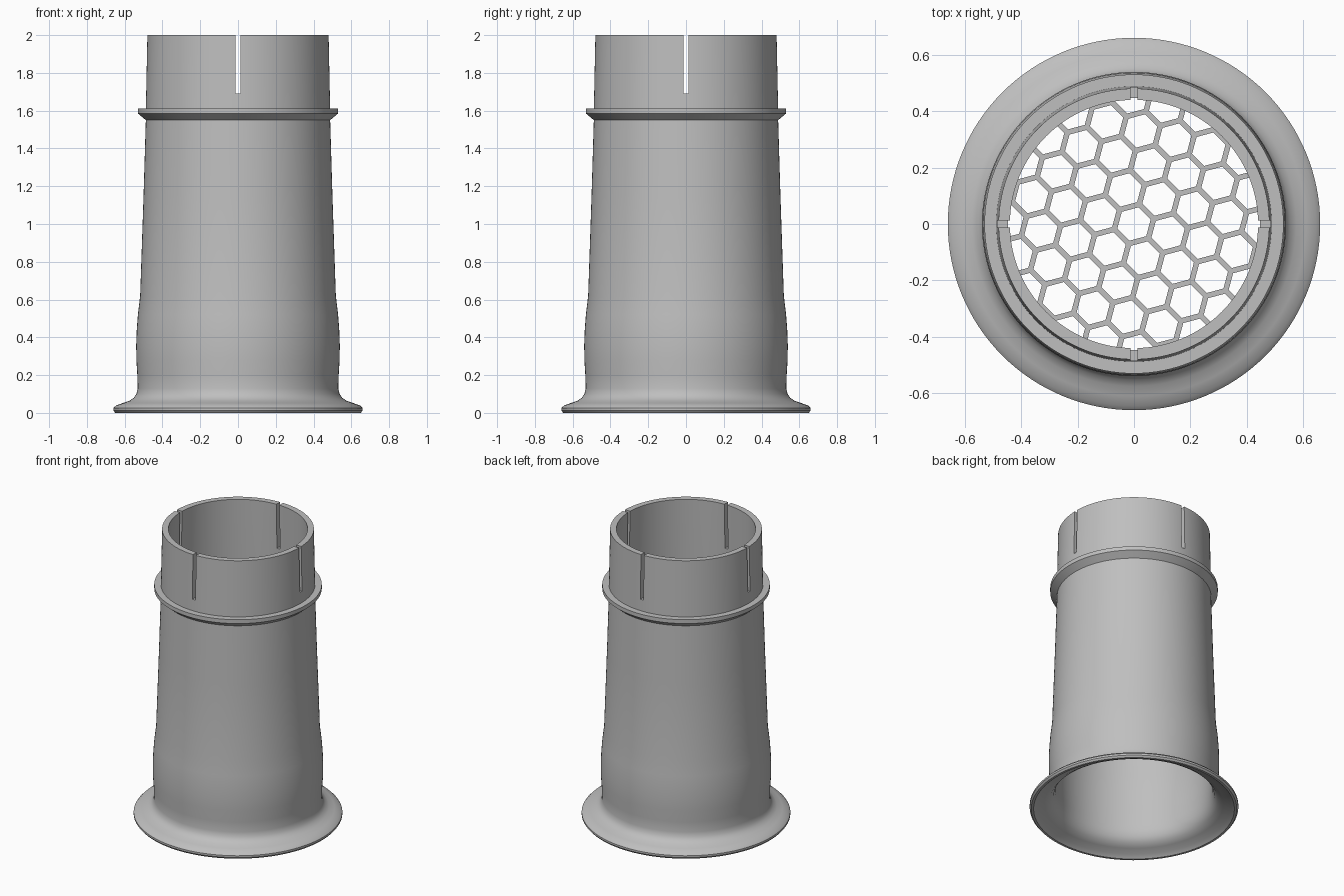
import bpy, bmesh, math
from mathutils import Matrix, Vector

if "Cube" in bpy.data.objects:
    bpy.data.objects.remove(bpy.data.objects["Cube"])

grey = bpy.data.materials.new("plain grey")
grey.diffuse_color = (0.52, 0.52, 0.52, 1)
grey.use_nodes = True
grey.node_tree.nodes["Principled BSDF"].inputs["Base Color"].default_value = grey.diffuse_color


def make_object(name, bm):
    bmesh.ops.recalc_face_normals(bm, faces=bm.faces)
    mesh = bpy.data.meshes.new(name)
    bm.to_mesh(mesh)
    bm.free()
    mesh.materials.append(grey)
    obj = bpy.data.objects.new(name, mesh)
    bpy.context.collection.objects.link(obj)
    return obj


def lathe(name, profile, segments=128):
    """Revolve a closed (radius, height) outline around z."""
    bm = bmesh.new()
    rings = []
    for i in range(segments):
        a = 2 * math.pi * i / segments
        rings.append([bm.verts.new((r * math.cos(a), r * math.sin(a), z)) for r, z in profile])
    n = len(profile)
    for i in range(segments):
        p, q = rings[i], rings[(i + 1) % segments]
        for j in range(n):
            k = (j + 1) % n
            bm.faces.new((p[j], q[j], q[k], p[k]))
    return make_object(name, bm)


# Hollow tube: flared foot, bulged base, tapered body and collar
outer = [(0.65, 0.0), (0.66, 0.012), (0.66, 0.025), (0.645, 0.04), (0.61, 0.052),
         (0.575, 0.064), (0.552, 0.08), (0.538, 0.10), (0.531, 0.13), (0.533, 0.20),
         (0.538, 0.28), (0.539, 0.36), (0.536, 0.44), (0.53, 0.52), (0.518, 0.62),
         (0.50, 1.15), (0.488, 1.55), (0.53, 1.585), (0.53, 1.612), (0.488, 1.612),
         (0.48, 2.0)]
inner = [(0.44, 2.0), (0.45, 1.55), (0.478, 0.62), (0.492, 0.52), (0.499, 0.40),
         (0.499, 0.30), (0.494, 0.18), (0.497, 0.13), (0.508, 0.09), (0.53, 0.06),
         (0.565, 0.038), (0.61, 0.022), (0.635, 0.0)]
tube = lathe("flared_tube", outer + inner)

# Four narrow slots in the top sleeve
for size in ((1.4, 0.024, 0.5), (0.024, 1.4, 0.5)):
    bm = bmesh.new()
    bmesh.ops.create_cube(bm, size=1, matrix=Matrix.Translation((0, 0, 1.94)) @ Matrix.Diagonal((*size, 1)))
    cutter = make_object("slot_cutter", bm)
    cutter.hide_render = True
    mod = tube.modifiers.new("slot", 'BOOLEAN')
    mod.operation, mod.solver, mod.object = 'DIFFERENCE', 'EXACT', cutter
    bpy.context.view_layer.objects.active = tube
    bpy.ops.object.modifier_apply(modifier=mod.name)
    bpy.data.objects.remove(cutter)

bpy.ops.object.select_all(action='DESELECT')
tube.select_set(True)
bpy.context.view_layer.objects.active = tube
bpy.ops.object.shade_smooth_by_angle(angle=math.radians(30))

# Honeycomb screen across the bore
PITCH, TILT, SCREEN_Z, SCREEN_R = 0.125, math.radians(-15), 1.0, 0.474
bm = bmesh.new()


def clip(a, b):
    """Trim segment a-b to the bore; None when fully outside."""
    if a.length > SCREEN_R and b.length > SCREEN_R:
        return None
    if a.length > SCREEN_R:
        a, b = b, a
    if b.length > SCREEN_R:
        lo, hi = 0.0, 1.0
        for _ in range(20):
            mid = (lo + hi) / 2
            if a.lerp(b, mid).length > SCREEN_R:
                hi = mid
            else:
                lo = mid
        b = a.lerp(b, lo)
    return a, b


def bar(a, b, width=0.019, depth=0.03):
    d = b - a
    matrix = (Matrix.Translation((*((a + b) / 2), SCREEN_Z))
              @ Matrix.Rotation(math.atan2(d.y, d.x), 4, 'Z')
              @ Matrix.Diagonal((d.length + 0.008, width, depth, 1)))
    bmesh.ops.create_cube(bm, size=1, matrix=matrix)


side = PITCH / math.sqrt(3)
for row in range(-6, 7):
    for col in range(-9, 10):
        centre = Vector(((col + row / 2) * PITCH, row * PITCH * math.sqrt(3) / 2))
        # Three edges per cell tile the whole grid once
        corners = [centre + side * Vector((math.cos(math.radians(30 + 60 * k)),
                                           math.sin(math.radians(30 + 60 * k)))) for k in range(4)]
        for a, b in zip(corners, corners[1:]):
            ends = clip(a, b)
            if ends and (ends[1] - ends[0]).length > 0.002:
                bar(*ends)
bmesh.ops.rotate(bm, verts=bm.verts, cent=(0, 0, 0), matrix=Matrix.Rotation(TILT, 3, 'Z'))
make_object("honeycomb_screen", bm)
